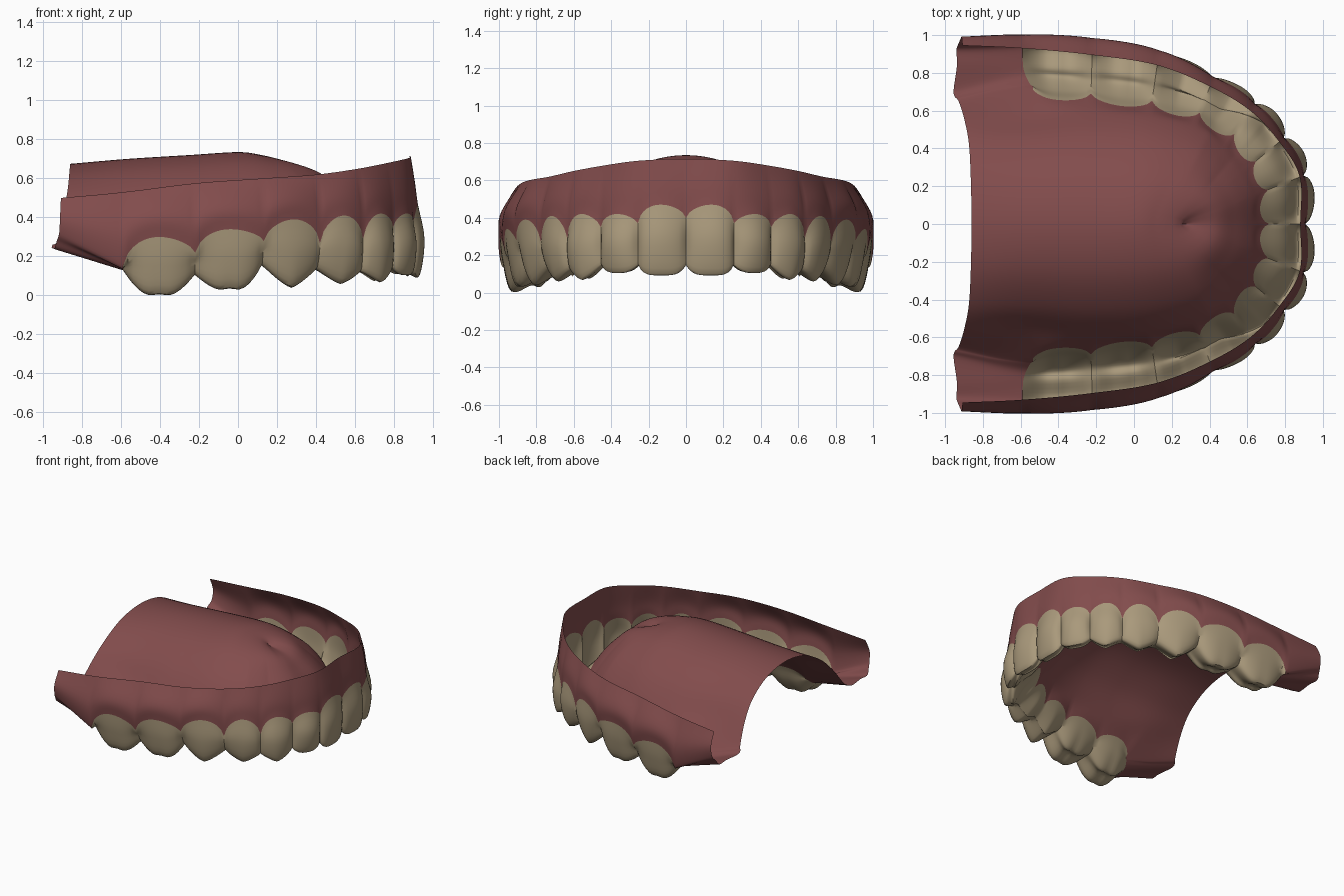
import bpy, bmesh, math
from mathutils import Vector

if "Cube" in bpy.data.objects:
    bpy.data.objects.remove(bpy.data.objects["Cube"])

# Stations along half the arch: 0 = front midline, 7 = behind last molar, 8 = back end
ARCH_X = [.915, .905, .80, .645, .42, .13, -.22, -.59, -.96]  # outer tooth line
ARCH_Y = [0, .26, .46, .64, .775, .89, .94, .96, .965]
MID_X = [.27, .26, .24, .20, .12, 0, -.25, -.57, -.86]        # palate crest
MID_Z = [.65, .66, .68, .70, .72, .735, .72, .70, .675]
RIM_Z = [.715, .705, .68, .65, .62, .60, .575, .53, .50]      # flange top edge
RIM_O = [.035, .03, .04, .05, .05, .05, .045, .03, .02]
GUM_O = [.01, .01, .01, .01, 0, -.025, -.04, -.04, -.025]     # flange bulge
WIDTH = [.20, .21, .20, .20, .20, .24, .25, .25, .32]         # inward tooth depth
PALATE_W = [.20, .21, .20, .20, .20, .24, .27, .31, .33]      # start of palate wall
PAPILLA = [.40, .37, .35, .29, .27, .28, .22, .15, .32]       # gum between teeth
NOTCH = [.155, .155, .155, .13, .14, .16, .11, .13, .24]      # biting edge between teeth
INNER = [.29, .29, .28, .25, .23, .22, .20, .20, .28]         # inner gum line
PEAK = [.47, .42, .42, .41, .39, .34, .30]                    # per tooth gum peak
TIP = [.105, .115, .08, .065, .045, .02, -.01]                # per tooth lowest point
SHARP = [4, 3, 1.3, 1.3, 1.3, 2, 2]                           # per tooth edge flatness
END_SHIFT = [.05, .05, .045, .03, .015, .01, -.02, -.02, 0, .02, .03, .02, 0]
PER_TOOTH, SUB = 14, 5


def spline(p0, p1, p2, p3, f):
    return p1 + (p2 - p0) * (.5 * f) + (p0 * 2 - p1 * 5 + p2 * 4 - p3) * (.5 * f * f) \
        + (p1 * 3 - p0 - p2 * 3 + p3) * (.5 * f ** 3)


def smooth(a, t, sign=1):
    i = min(int(t), 7)
    before = a[i - 1] if i else sign * a[1]
    after = a[i + 2] if i < 7 else 2 * a[8] - a[7]
    return spline(before, a[i], a[i + 1], after, t - i)


def linear(a, t):
    i = min(int(t), 7)
    return a[i] + (a[i + 1] - a[i]) * (t - i)


def section(t):
    """Control points of the cross-section: rim, tooth, palate crest."""
    i = min(int(t), 7)
    u = 2 * (t - i) - 1
    b = 0
    m, e, base = linear(PAPILLA, t), linear(NOTCH, t), smooth(INNER, t)
    if t < 7:
        b = max(0, 1 - u * u) ** .65
        m += (PEAK[i] - m) * b
        e += (TIP[i] - e) * (1 - abs(u) ** SHARP[i])
        if i > 4:
            e += .02 * math.exp(-(u / .25) ** 2)      # notch between molar cusps
    inner = base + .07 * b
    back = min(1, max(0, (t - 2.6) / 1.0))            # 0 incisors, 1 grinding teeth
    end = max(0, t - 7)
    a = Vector((smooth(ARCH_X, t), smooth(ARCH_Y, t, -1), 0))
    c = Vector((smooth(MID_X, t), 0, 0))
    d = (c - a).normalized()
    rim, g, w = smooth(RIM_Z, t), smooth(GUM_O, t), smooth(WIDTH, t)
    bulge = .05 - .015 * back
    tail = .05 * math.exp(-((t - 7) / .3) ** 2)       # rounds off the last molar
    prof = [(smooth(RIM_O, t), rim, 0),
            (g, rim * .45 + m * .55, 0),
            (g * .7 - .012 * b, m, 0),
            (.01 - bulge * b, e + .5 * (m - e), 0),
            (.01 + .035 * back - .025 * b, e, 0),
            (.035 + .09 * back, e + .035 * back * b, 0),
            (.06 + (w - .13) * back, e + .025 * back * b + .004, tail * .3),
            ((w + .06) * .5 * (1 - back) + (w - .03 + .03 * b) * back,
             e + .5 * (inner - e), tail * .7),
            (w + .05 * b, inner, tail)]
    pts = [a + d * o + Vector((x, 0, z)) for o, z, x in prof]
    crest = smooth(MID_Z, t)
    start = a + d * smooth(PALATE_W, t)
    # palate follows the plain arch so that the teeth leave no ripples in it
    for q, h in ((.22 - .08 * back, .40 - .05 * back), (.40 - .06 * back, .66), (.64, .91), (1, 1)):
        p = start.lerp(c, q)
        p.z = base + (crest - base) * h
        pts.append(p)
    for p, s in zip(pts, END_SHIFT):
        p.x += s * end
    return pts


def column(t, r0, r1):
    p = section(t)
    p = [p[0] * 2 - p[1]] + p + [Vector((p[-2].x, -p[-2].y, p[-2].z))]
    out = []
    for k in range(r0 * SUB, r1 * SUB + 1):
        j = min(k // SUB, 11)
        v = spline(p[j], p[j + 1], p[j + 2], p[j + 3], k / SUB - j)
        v.z = max(v.z, 0)
        out.append(v)
    return out


def patch(bm, t0, t1, r0, r1):
    """Both mirrored halves of the shell between stations and profile rows."""
    cols = [column(i / PER_TOOTH, r0, r1) for i in range(t0 * PER_TOOTH, t1 * PER_TOOTH + 1)]
    for s in (1, -1):
        vs = [[bm.verts.new((v.x, v.y * s, v.z)) for v in col] for col in cols]
        for a, b in zip(vs, vs[1:]):
            for k in range(len(a) - 1):
                f = [a[k], a[k + 1], b[k + 1], b[k]]
                bm.faces.new(f if s < 0 else f[::-1])


def make(name, color, patches):
    bm = bmesh.new()
    for p in patches:
        patch(bm, *p)
    bmesh.ops.remove_doubles(bm, verts=bm.verts, dist=.0004)
    # make the outer surface face outward
    bm.normal_update()
    front = max(bm.faces, key=lambda f: f.calc_center_median().x)
    if front.normal.x < 0:
        bmesh.ops.reverse_faces(bm, faces=bm.faces)
    me = bpy.data.meshes.new(name)
    bm.to_mesh(me)
    bm.free()
    ob = bpy.data.objects.new(name, me)
    bpy.context.collection.objects.link(ob)
    mat = bpy.data.materials.new(name + "_color")
    mat.diffuse_color = (*color, 1)
    mat.use_nodes = True
    mat.node_tree.nodes["Principled BSDF"].inputs["Base Color"].default_value = mat.diffuse_color
    me.materials.append(mat)
    bpy.ops.object.select_all(action='DESELECT')
    ob.select_set(True)
    bpy.context.view_layer.objects.active = ob
    bpy.ops.object.shade_smooth_by_angle(angle=math.radians(40))


# Gum: outer flange, palate, and the bare ridge behind the molars
make("gum", (.225, .073, .073), [(0, 8, 0, 2), (0, 8, 8, 12), (7, 8, 2, 8)])
# Teeth: open crowns continuing the gum shell
make("teeth", (.40, .32, .20), [(0, 7, 2, 8)])
